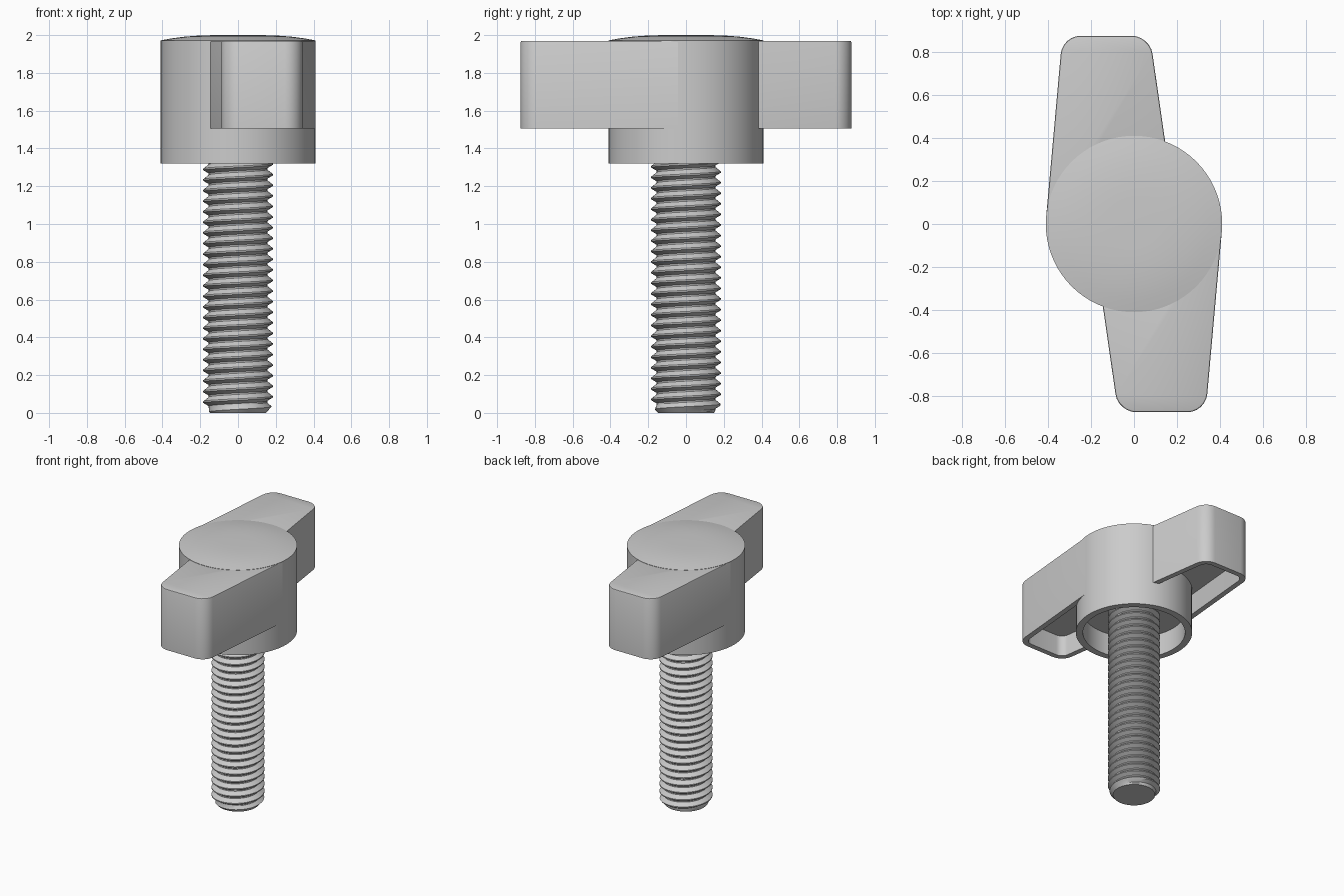
import bpy, bmesh, math
from mathutils import Matrix

if "Cube" in bpy.data.objects:
    bpy.data.objects.remove(bpy.data.objects["Cube"], do_unlink=True)

grey = bpy.data.materials.new("plain_grey")
grey.use_nodes = True
colour = (0.6, 0.6, 0.6, 1)
grey.diffuse_color = colour
grey.node_tree.nodes["Principled BSDF"].inputs["Base Color"].default_value = colour


def finish(name, bm, angle=35):
    """Turn a bmesh into a smooth-shaded object with sharp edges kept."""
    bmesh.ops.recalc_face_normals(bm, faces=bm.faces)
    mesh = bpy.data.meshes.new(name)
    bm.to_mesh(mesh)
    bm.free()
    mesh.materials.append(grey)
    obj = bpy.data.objects.new(name, mesh)
    bpy.context.collection.objects.link(obj)
    bpy.ops.object.select_all(action='DESELECT')
    obj.select_set(True)
    bpy.context.view_layer.objects.active = obj
    bpy.ops.object.shade_smooth_by_angle(angle=math.radians(angle))
    return obj


# Hub: lathed cup with a shallow domed top and a recess below
def make_hub():
    profile = [(0, 2.0), (0.12, 2.0), (0.2, 1.998), (0.28, 1.992), (0.35, 1.983),
               (0.41, 1.972), (0.41, 1.32), (0.36, 1.32), (0.36, 1.49), (0, 1.49)]
    bm = bmesh.new()
    verts = [bm.verts.new((r, 0, z)) for r, z in profile]
    edges = [bm.edges.new(pair) for pair in zip(verts, verts[1:])]
    bmesh.ops.spin(bm, geom=verts + edges, cent=(0, 0, 0), axis=(0, 0, 1),
                   angle=math.tau, steps=72)
    bmesh.ops.remove_doubles(bm, verts=bm.verts, dist=1e-4)
    finish("hub", bm)


# Wing: tapered block, rounded outer corners, hollowed from below
def make_wing(name, turn):
    low, high = 1.505, 1.97
    outline = [(-0.2, 0), (-0.074, -0.875), (0.333, -0.875), (0.408, -0.037), (0.38, 0)]
    bm = bmesh.new()
    base = bm.faces.new([bm.verts.new((x, y, low)) for x, y in outline])
    top = bmesh.ops.extrude_face_region(bm, geom=[base], use_keep_orig=True)["geom"]
    bmesh.ops.translate(bm, vec=(0, 0, high - low),
                        verts=[g for g in top if isinstance(g, bmesh.types.BMVert)])
    bmesh.ops.recalc_face_normals(bm, faces=bm.faces)
    corners = [e for e in bm.edges if all(v.co.y < -0.8 for v in e.verts)
               and abs(e.verts[0].co.z - e.verts[1].co.z) > 0.1]
    bmesh.ops.bevel(bm, geom=corners, offset=0.085, segments=6, profile=0.5,
                    affect='EDGES')
    rim = [e for e in bm.edges if all(v.co.z > high - 1e-4 for v in e.verts)]
    bmesh.ops.bevel(bm, geom=rim, offset=0.008, segments=2, profile=0.5,
                    affect='EDGES')
    bmesh.ops.recalc_face_normals(bm, faces=bm.faces)
    floor = [f for f in bm.faces if f.normal.z < -0.9]
    bmesh.ops.inset_region(bm, faces=floor, thickness=0.04, use_even_offset=True)
    pocket = bmesh.ops.extrude_face_region(bm, geom=floor)["geom"]
    bmesh.ops.delete(bm, geom=[f for f in floor if f.is_valid], context='FACES')
    bmesh.ops.translate(bm, vec=(0, 0, 0.16),
                        verts=[g for g in pocket if isinstance(g, bmesh.types.BMVert)])
    bmesh.ops.rotate(bm, verts=bm.verts, cent=(0, 0, 0),
                     matrix=Matrix.Rotation(turn, 3, 'Z'))
    finish(name, bm)


# Threaded shaft: a tooth profile swept along a right-handed helix
def make_shaft():
    pitch, seg, top = 0.056, 48, 1.5
    tooth = [(0.0, 0.155), (0.008, 0.155), (0.025, 0.184), (0.033, 0.184)]
    steps = seg * (int(top / pitch) + 4)
    bm = bmesh.new()
    rows = []
    for i in range(steps):
        a = math.tau * i / seg
        row = []
        for dz, r in tooth:
            z = min(max(pitch * (i / seg - 2) + dz, 0), top)
            r = min(r, 0.148 + 0.9 * z)
            row.append(bm.verts.new((r * math.cos(a), r * math.sin(a), z)))
        rows.append(row)
    for i in range(steps - 1):
        for j in range(3):
            bm.faces.new((rows[i][j], rows[i + 1][j], rows[i + 1][j + 1], rows[i][j + 1]))
        if i + seg + 1 < steps:
            bm.faces.new((rows[i][3], rows[i + 1][3], rows[i + seg + 1][0], rows[i + seg][0]))
    bmesh.ops.remove_doubles(bm, verts=bm.verts, dist=1e-5)
    # Flat end
    bmesh.ops.create_circle(bm, cap_ends=True, segments=seg, radius=0.148)
    bmesh.ops.remove_doubles(bm, verts=bm.verts, dist=1e-4)
    finish("threaded_shaft", bm, 30)


make_hub()
make_wing("front_wing", 0)
make_wing("back_wing", math.pi)
make_shaft()
